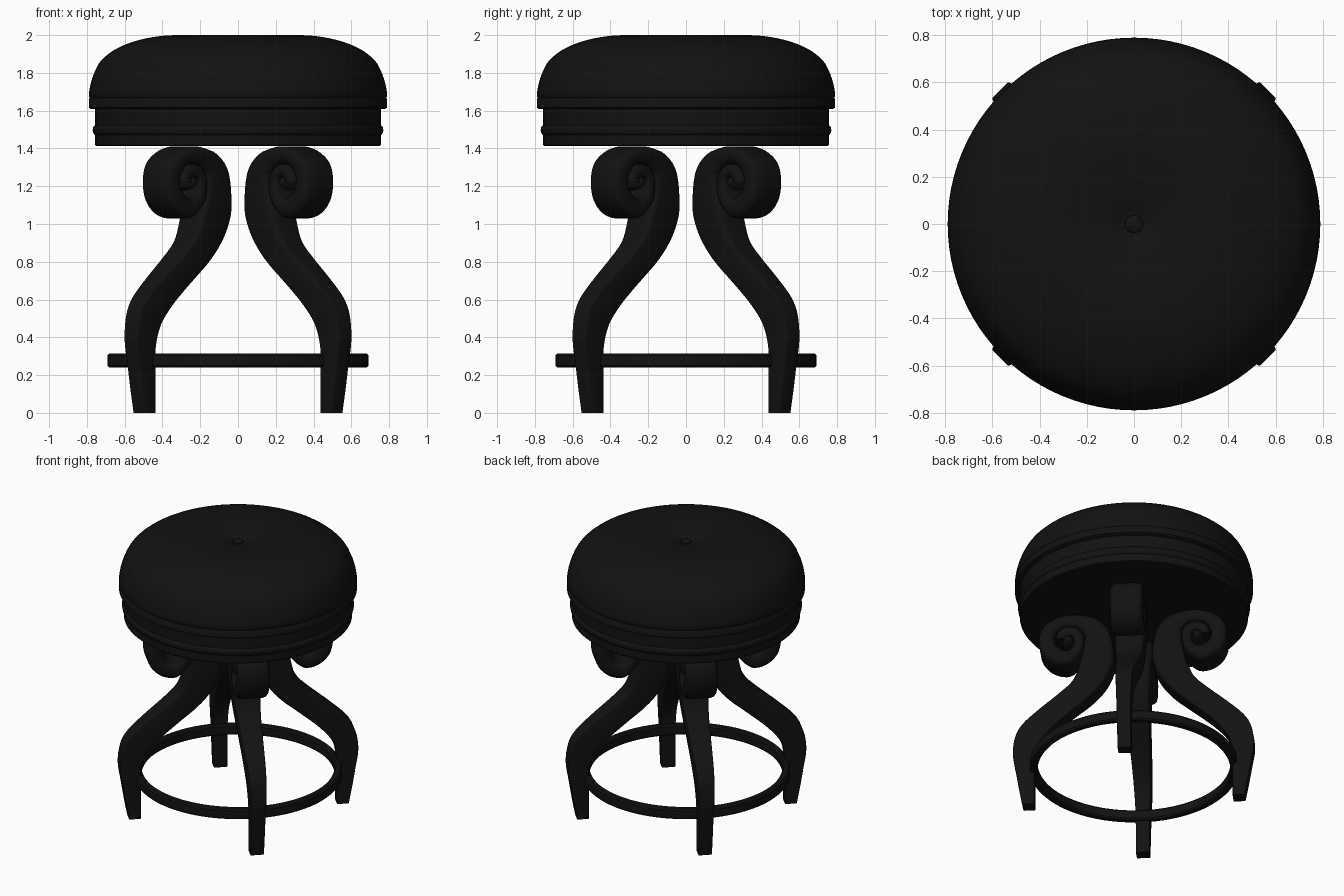
import bpy, bmesh, math
from mathutils import Vector

if "Cube" in bpy.data.objects:
    bpy.data.objects.remove(bpy.data.objects["Cube"])

black = bpy.data.materials.new("black")
black.diffuse_color = (0.006, 0.006, 0.006, 1)
black.use_nodes = True
black.node_tree.nodes["Principled BSDF"].inputs["Base Color"].default_value = black.diffuse_color


def finish(name, bm, angle=40):
    bmesh.ops.recalc_face_normals(bm, faces=bm.faces)
    me = bpy.data.meshes.new(name)
    bm.to_mesh(me)
    bm.free()
    me.materials.append(black)
    ob = bpy.data.objects.new(name, me)
    bpy.context.collection.objects.link(ob)
    bpy.ops.object.select_all(action='DESELECT')
    ob.select_set(True)
    bpy.context.view_layer.objects.active = ob
    bpy.ops.object.shade_smooth_by_angle(angle=math.radians(angle))
    return ob


def lathe(name, profile, closed=False, steps=96):
    """Spin (radius, z) points around the z axis."""
    bm = bmesh.new()
    vs = [bm.verts.new((r, 0, z)) for r, z in profile]
    pairs = list(zip(vs, vs[1:])) + ([(vs[-1], vs[0])] if closed else [])
    es = [bm.edges.new(p) for p in pairs]
    bmesh.ops.spin(bm, geom=vs + es, cent=(0, 0, 0), axis=(0, 0, 1),
                   angle=2 * math.pi, steps=steps, use_duplicate=False)
    bmesh.ops.remove_doubles(bm, verts=bm.verts, dist=1e-4)
    return finish(name, bm)


def smooth_rows(rows, n):
    """Catmull-Rom interpolation of tuples."""
    out = []
    for i in range(len(rows) - 1):
        p = [rows[max(0, min(len(rows) - 1, i + k))] for k in (-1, 0, 1, 2)]
        for s in range(n):
            t = s / n
            out.append([0.5 * (2 * b + (c - a) * t + (2 * a - 5 * b + 4 * c - d) * t * t
                               + (3 * b - a - 3 * c + d) * t ** 3) for a, b, c, d in zip(*p)])
    return out + [list(rows[-1])]


# cushion with a dimpled, buttoned top
dome = smooth_rows([(0.783, 1.73), (0.765, 1.79), (0.725, 1.865), (0.64, 1.93), (0.52, 1.975),
                    (0.38, 1.998), (0.25, 1.995), (0.12, 1.978), (0.05, 1.955)], 4)
lathe("cushion", [(0, 1.61), (0.78, 1.61), (0.79, 1.617), (0.79, 1.66), (0.784, 1.668), (0.79, 1.677),
                  (0.788, 1.70)] + dome + [(0, 1.95)])
lathe("cushion_button", [(0, 1.945), (0.04, 1.945), (0.037, 1.96), (0.022, 1.969), (0, 1.972)], steps=32)

# apron with bead
lathe("apron", [(0, 1.412), (0.75, 1.412), (0.757, 1.418), (0.757, 1.615), (0, 1.615)])
lathe("apron_bead", [(0.742 + 0.028 * math.cos(a * math.pi / 6), 1.497 + 0.032 * math.sin(a * math.pi / 6))
                     for a in range(12)], closed=True)

# footrest ring
lathe("footrest_ring", [(0.65, 0.24), (0.68, 0.24), (0.69, 0.25), (0.69, 0.305), (0.68, 0.315),
                        (0.65, 0.315), (0.64, 0.305), (0.64, 0.25)], closed=True)

# leg stations: back (r, z), front (r, z), half width
stations = [
    (0.66, 0.0, 0.74, 0.0, 0.045), (0.66, 0.12, 0.762, 0.12, 0.046),
    (0.66, 0.26, 0.783, 0.25, 0.047), (0.66, 0.36, 0.803, 0.39, 0.05),
    (0.625, 0.47, 0.785, 0.52, 0.055), (0.54, 0.575, 0.735, 0.61, 0.06),
    (0.41, 0.69, 0.63, 0.71, 0.067), (0.28, 0.80, 0.50, 0.82, 0.075),
    (0.195, 0.90, 0.415, 0.90, 0.083), (0.145, 1.0, 0.375, 0.975, 0.092),
    (0.128, 1.10, 0.345, 1.08, 0.10)]

# the band then curls into a volute: (angle, outer radius, inner radius)
cr, cz = 0.43, 1.22
for deg, ro, ri in [(170, 0.28, 0.11), (145, 0.247, 0.108), (120, 0.21, 0.105), (90, 0.19, 0.10),
                    (60, 0.188, 0.098), (30, 0.20, 0.095), (0, 0.197, 0.09), (-30, 0.20, 0.088),
                    (-60, 0.198, 0.085), (-90, 0.187, 0.08), (-125, 0.14, 0.06), (-160, 0.11, 0.04),
                    (-200, 0.106, 0.035), (-240, 0.101, 0.03), (-280, 0.096, 0.025),
                    (-320, 0.09, 0.02), (-360, 0.084, 0.015)]:
    c, s = math.cos(math.radians(deg)), math.sin(math.radians(deg))
    stations.append((cr + ro * c, cz + ro * s, cr + ri * c, cz + ri * s, 0.11))


def leg(name, turn):
    bm = bmesh.new()
    radial = Vector((math.cos(turn), math.sin(turn), 0))
    side = Vector((-math.sin(turn), math.cos(turn), 0))
    rings = []
    for ra, za, rb, zb, hw in smooth_rows(stations, 4):
        a = radial * ra + Vector((0, 0, za))
        b = radial * rb + Vector((0, 0, zb))
        mid, half = (a + b) / 2, (b - a).length / 2
        d = (b - a).normalized()
        rad = min(0.12 * hw + max(0, hw - 0.06) * 0.5, half * 0.8)
        ring = []
        for k, (sx, sy) in enumerate([(1, 1), (-1, 1), (-1, -1), (1, -1)]):
            for j in range(4):
                t = math.radians(90 * k + 30 * j)
                ring.append(bm.verts.new(mid + d * (sx * (half - rad) + rad * math.cos(t))
                                         + side * (sy * (hw - rad) + rad * math.sin(t))))
        rings.append(ring)
    for p, q in zip(rings, rings[1:]):
        for i in range(16):
            j = (i + 1) % 16
            bm.faces.new((p[i], p[j], q[j], q[i]))
    bm.faces.new(rings[0])
    bm.faces.new(rings[-1])
    # eye of the volute
    eye = radial * cr + Vector((0, 0, cz))
    res = bmesh.ops.create_uvsphere(bm, u_segments=20, v_segments=10, radius=1)
    for v in res["verts"]:
        x, y, z = v.co
        v.co = eye + radial * x * 0.045 + side * z * 0.115 + Vector((0, 0, y * 0.045))
    finish(name, bm)


for i, name in enumerate(["back_right_leg", "back_left_leg", "front_left_leg", "front_right_leg"]):
    leg(name, math.radians(45 + 90 * i))
